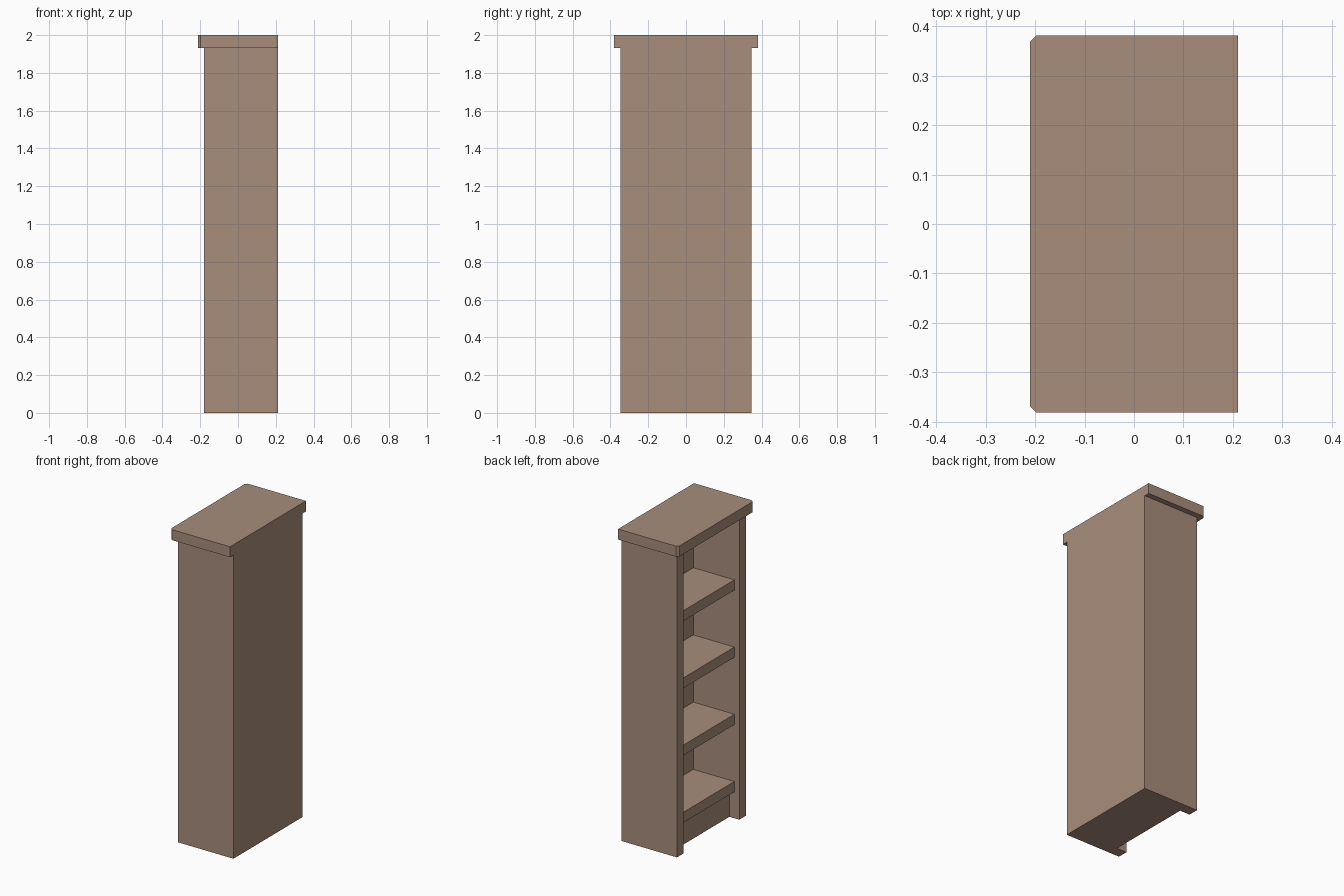
import bpy
import bmesh

cube = bpy.data.objects.get("Cube")
if cube:
    bpy.data.objects.remove(cube, do_unlink=True)

# Single wood colour
wood = bpy.data.materials.new("brown_wood")
wood.use_nodes = True
colour = (0.39, 0.27, 0.2, 1)
wood.diffuse_color = colour
wood.node_tree.nodes["Principled BSDF"].inputs["Base Color"].default_value = colour


def extrude_plan(name, outline, z0, z1):
    """Raise a counter-clockwise plan outline from z0 to z1."""
    bm = bmesh.new()
    base = bm.faces.new([bm.verts.new((x, y, z0)) for x, y in outline])
    top = bmesh.ops.extrude_face_region(bm, geom=[base], use_keep_orig=True)["geom"]
    bmesh.ops.translate(bm, vec=(0, 0, z1 - z0),
                        verts=[v for v in top if isinstance(v, bmesh.types.BMVert)])
    bmesh.ops.recalc_face_normals(bm, faces=bm.faces)
    mesh = bpy.data.meshes.new(name)
    bm.to_mesh(mesh)
    bm.free()
    mesh.materials.append(wood)
    obj = bpy.data.objects.new(name, mesh)
    bpy.context.collection.objects.link(obj)
    return obj


def board(name, x0, x1, half_y, z0, z1):
    return extrude_plan(name, [(x0, -half_y), (x1, -half_y), (x1, half_y), (x0, half_y)], z0, z1)


THICK = 0.066
BACK = 0.211       # closed side
OPEN = -0.179      # open side
HALF = 0.347
INNER = HALF - THICK
BODY_TOP = 1.933

# Side walls and back panel as one U-shaped carcass
extrude_plan("carcass", [
    (OPEN, -HALF), (BACK, -HALF), (BACK, HALF), (OPEN, HALF),
    (OPEN, INNER), (BACK - THICK, INNER), (BACK - THICK, -INNER), (OPEN, -INNER),
], 0, BODY_TOP)

# Recessed plinth under the lowest shelf
SHELF_Z = 0.168
board("plinth", OPEN + 0.07, BACK - THICK, INNER, 0, SHELF_Z)

# Evenly spaced shelves, set back from the opening
for i in range(4):
    z = SHELF_Z + i * 0.428
    board(f"shelf_{i + 1}", OPEN + 0.035, BACK - THICK, INNER, z, z + THICK)

# Inner board below the top slab
board("upper_board", OPEN + 0.035, BACK - THICK, INNER, 1.88, BODY_TOP)

# Overhanging top slab with clipped corners on the open side
EDGE, CLIP = 0.382, 0.013
extrude_plan("top_slab", [
    (-BACK + CLIP, -EDGE), (BACK, -EDGE), (BACK, EDGE),
    (-BACK + CLIP, EDGE), (-BACK, EDGE - CLIP), (-BACK, -EDGE + CLIP),
], BODY_TOP, 2)
